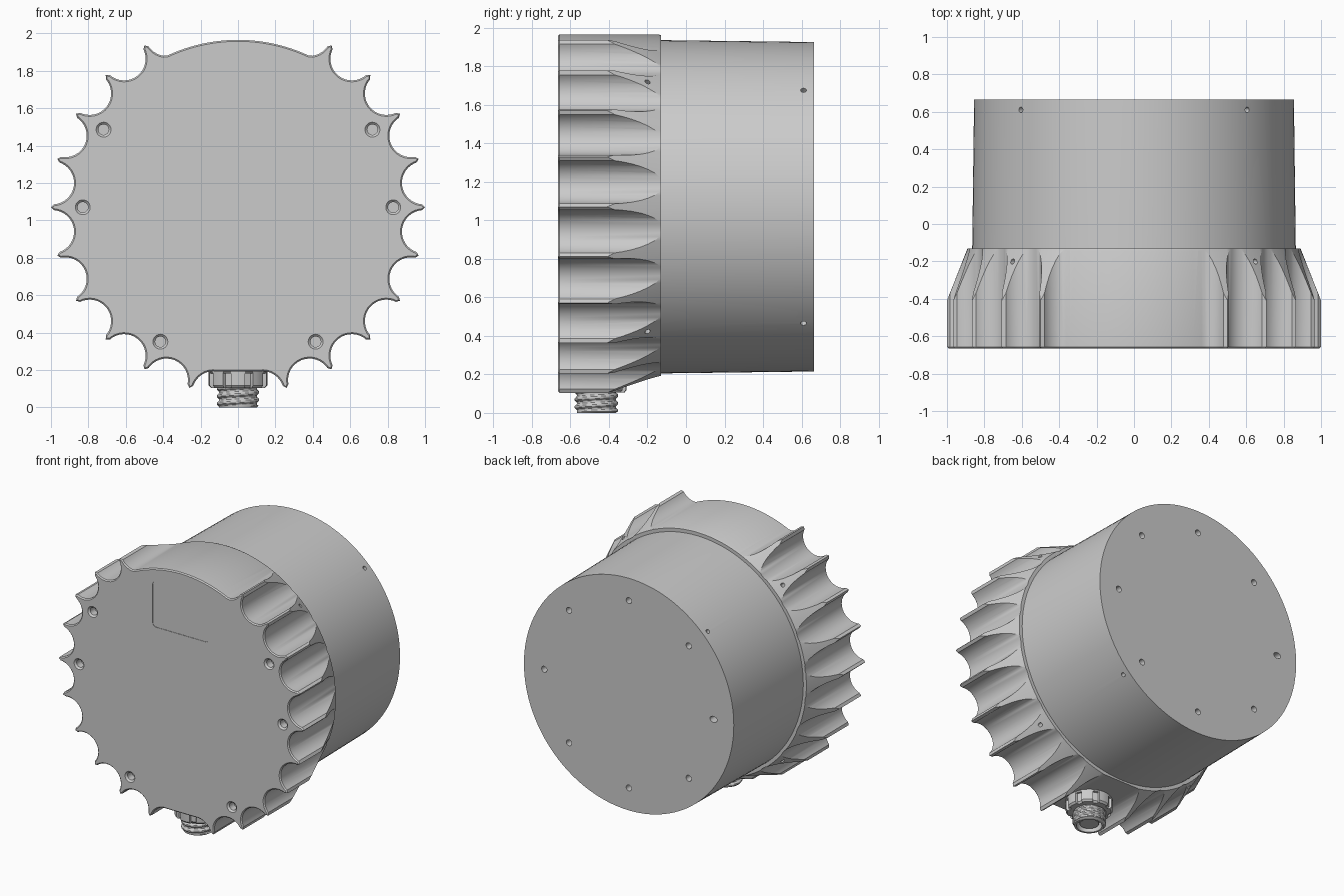
import bpy, bmesh
from math import sin, cos, pi, radians, degrees, sqrt, atan2
from mathutils import Vector, Matrix

if "Cube" in bpy.data.objects:
    bpy.data.objects.remove(bpy.data.objects["Cube"])

CZ = 1.07            # height of the housing axis
CONN_Y = -0.465      # depth position of the cable connector


def skin(bm, rings):
    """Bridge equal-length rings of points and cap both ends."""
    vs = [[bm.verts.new(p) for p in ring] for ring in rings]
    n = len(vs[0])
    for a, b in zip(vs, vs[1:]):
        for i in range(n):
            bm.faces.new((a[i], a[(i + 1) % n], b[(i + 1) % n], b[i]))
    bm.faces.new(vs[0][::-1])
    bm.faces.new(vs[-1])


def lathe(bm, profile, n, m):
    """Revolve (radius, height) points about local z, placed by matrix m."""
    skin(bm, [[m @ Vector((r * cos(2 * pi * i / n), r * sin(2 * pi * i / n), h))
               for i in range(n)] for r, h in profile])


def make(name, bm):
    bmesh.ops.recalc_face_normals(bm, faces=bm.faces[:])
    me = bpy.data.meshes.new(name)
    bm.to_mesh(me)
    bm.free()
    ob = bpy.data.objects.new(name, me)
    bpy.context.collection.objects.link(ob)
    return ob


def activate(ob):
    bpy.ops.object.select_all(action='DESELECT')
    ob.select_set(True)
    bpy.context.view_layer.objects.active = ob


def boolean(ob, cutter, op):
    cutter.hide_render = True
    mod = ob.modifiers.new("cut", 'BOOLEAN')
    mod.operation, mod.object, mod.solver = op, cutter, 'EXACT'
    activate(ob)
    bpy.ops.object.modifier_apply(modifier=mod.name)
    bpy.data.objects.remove(cutter)


def smooth(ob):
    activate(ob)
    bpy.ops.object.shade_smooth_by_angle(angle=radians(28))


def along(direction, origin):
    """Matrix whose local z points along direction from origin."""
    q = Vector((0, 0, 1)).rotation_difference(Vector(direction))
    return Matrix.Translation(origin) @ q.to_matrix().to_4x4()


AXIS = along((0, 1, 0), (0, 0, CZ))


# Scalloped outline of the front ring (right half, then mirrored)
R = 0.115
EDGE = degrees(R) * 0.999


def polar(deg, r):
    return Vector((r * cos(radians(deg)), r * sin(radians(deg))))


def scallop(centre, t0, t1, floor=0.0, n=16):
    out = []
    for i in range(n + 1):
        p = radians(EDGE) * sin(pi / 2 * (t0 + (t1 - t0) * i / n))
        r = cos(p) - sqrt(max(0, R * R - sin(p) ** 2))
        out.append(polar(centre + degrees(p), max(r, floor)))
    return out


half = scallop(-82.5, 0, 1, n=8) + [polar(-75, 1.0)]
for k in range(9):
    half += scallop(-67.5 + 15 * k, -1, 1) + [polar(-60 + 15 * k, 1.0)]
half += scallop(67.5, -1, 0, floor=0.895, n=8)
half += [polar(67.5 + 22.5 * i / 12, 0.895) for i in range(1, 12)]
outline = half + [Vector((0, 0.895))] + [Vector((-p.x, p.y)) for p in reversed(half)]


def inset(pts, d):
    n = len(pts)
    out = []
    for i, p in enumerate(pts):
        t = (pts[(i + 1) % n] - pts[i - 1]).normalized()
        out.append(p + Vector((-t.y, t.x)) * d)
    return out


bm = bmesh.new()
skin(bm, [[(p.x, y, CZ + p.y) for p in pts] for pts, y in
          ((inset(outline, 0.008), -0.665), (outline, -0.657), (outline, -0.05))])
ring = make("scalloped_front_ring", bm)

# Tapered envelope trims the ribs towards the back
bm = bmesh.new()
lathe(bm, [(1.02, -0.8), (1.02, -0.46), (0.89, -0.13)], 192, AXIS)
boolean(ring, make("taper_cutter", bm), 'INTERSECT')

# Screw holes in the front face, pin holes in the taper
bm = bmesh.new()
for a in (30, 0, -60, -120, 180, 150):
    p = polar(a, 0.83)
    lathe(bm, [(0.044, -0.70), (0.04, -0.665), (0.028, -0.653), (0.028, -0.60)], 24,
          along((0, 1, 0), (p.x, 0, CZ + p.y)))
for a in (45, 135, 225, 315):
    d = polar(a, 1)
    lathe(bm, [(0.014, 0.88), (0.014, 1.05)], 16,
          along((d.x, 0, d.y), (0, -0.2, CZ)))
# Very shallow window recess with rounded corners
corner = [(sx * 0.20 + 0.03 * cos(radians(a)), 1.68 + sz * 0.14 + 0.03 * sin(radians(a)))
          for sx, sz, a0 in ((1, 1, 0), (-1, 1, 90), (-1, -1, 180), (1, -1, 270))
          for a in range(a0, a0 + 91, 15)]
skin(bm, [[(x, y, z) for x, z in corner] for y in (-0.70, -0.662)])
boolean(ring, make("ring_hole_cutter", bm), 'DIFFERENCE')
smooth(ring)

# Rear drum, slightly tapered
bm = bmesh.new()
lathe(bm, [(0.865, -0.25), (0.865, -0.13), (0.855, 0.665)], 128, AXIS)
drum = make("rear_drum", bm)

# Mounting holes in the back face, pin holes around the drum
bm = bmesh.new()
for k in range(8):
    p = polar(45 * k, 0.69)
    wide = Matrix.Diagonal((1.35 if k == 4 else 1, 1, 1, 1))
    lathe(bm, [(0.022, 0.59), (0.022, 0.72)], 20,
          along((0, 1, 0), (p.x, 0, CZ + p.y)) @ wide)
for a in (45, 135, 225, 315):
    d = polar(a, 1)
    lathe(bm, [(0.015, 0.82), (0.015, 0.9)], 16,
          along((d.x, 0, d.y), (0, 0.61, CZ)))
boolean(drum, make("drum_hole_cutter", bm), 'DIFFERENCE')
smooth(drum)

# Connector flange and grip nut with lugs
CONN = Matrix.Translation((0, CONN_Y, 0))
bm = bmesh.new()
lathe(bm, [(0.152, 0.21), (0.157, 0.19), (0.152, 0.182), (0.14, 0.18)], 48, CONN)
flange = make("connector_flange", bm)
smooth(flange)

bm = bmesh.new()
lug = []
for k in range(8):
    for a, r in ((-14, 0.157), (-5, 0.157), (5, 0.157), (14, 0.157), (16, 0.14), (29, 0.14)):
        lug.append(polar(45 * k - 90 + a, r))
skin(bm, [[(p.x * s, CONN_Y + p.y * s, z) for p in lug]
          for s, z in ((1, 0.19), (1, 0.118), (0.93, 0.105))])
nut = make("connector_nut", bm)
smooth(nut)

# Threaded socket with a helical ridge and a recessed insert
bm = bmesh.new()
N, ROWS, PITCH = 48, 40, 0.04
rings = []
for j in range(ROWS + 1):
    z = 0.008 + 0.122 * j / ROWS
    row = []
    for i in range(N):
        a = 2 * pi * i / N
        f = abs(((z / PITCH - i / N) % 1) * 2 - 1)
        r = 0.102 + 0.011 * min(1, max(0, 2.2 * f - 0.6))
        row.append((r * cos(a), CONN_Y + r * sin(a), z))
    rings.append(row)
for r, z in ((0.1, 0), (0.085, 0), (0.082, 0.05), (0.066, 0.05), (0.066, 0.018), (0.063, 0.015)):
    rings.insert(0, [(r * cos(2 * pi * i / N), CONN_Y + r * sin(2 * pi * i / N), z)
                     for i in range(N)])
skin(bm, rings)
socket = make("connector_thread", bm)
smooth(socket)
